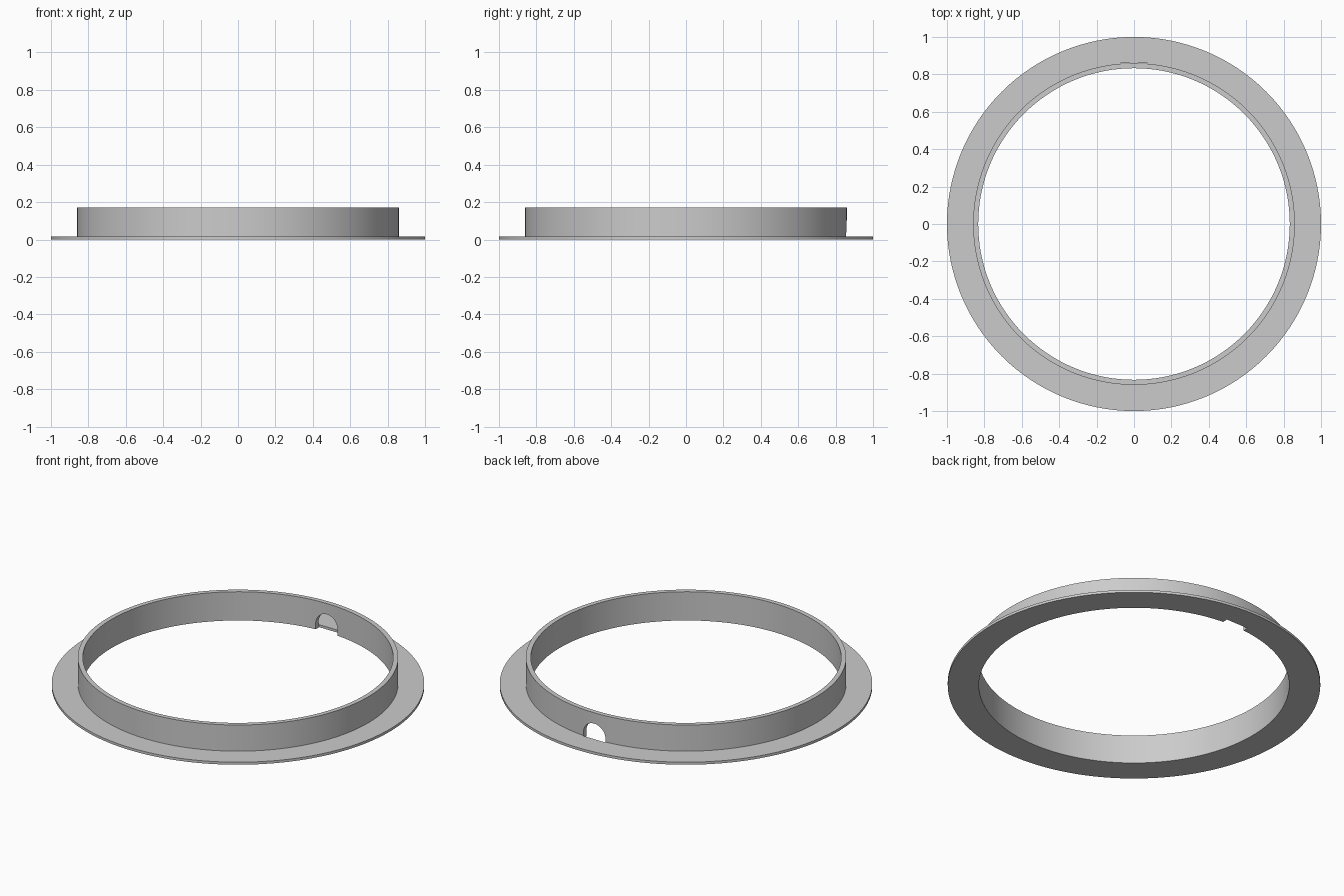
import bpy, bmesh
from math import cos, sin, pi

if "Cube" in bpy.data.objects:
    bpy.data.objects.remove(bpy.data.objects["Cube"], do_unlink=True)

SEGMENTS = 128
OUTER, WALL_OUT, WALL_IN = 1.0, 0.86, 0.833
FLANGE_Z, TOP_Z = 0.015, 0.17
HOLE_R, HOLE_Z = 0.072, 0.034

grey = bpy.data.materials.new("plain grey")
grey.use_nodes = True
colour = (0.6, 0.6, 0.6, 1)
grey.diffuse_color = colour
grey.node_tree.nodes["Principled BSDF"].inputs["Base Color"].default_value = colour


def make_object(name, bm):
    bmesh.ops.recalc_face_normals(bm, faces=bm.faces)
    mesh = bpy.data.meshes.new(name)
    bm.to_mesh(mesh)
    bm.free()
    mesh.materials.append(grey)
    obj = bpy.data.objects.new(name, mesh)
    bpy.context.collection.objects.link(obj)
    return obj


# Collar with a thin flange: an L-shaped section turned around z
bm = bmesh.new()
section = [(WALL_IN, 0), (OUTER, 0), (OUTER, FLANGE_Z),
           (WALL_OUT, FLANGE_Z), (WALL_OUT, TOP_Z), (WALL_IN, TOP_Z)]
rings = []
for i in range(SEGMENTS):
    a = 2 * pi * i / SEGMENTS
    rings.append([bm.verts.new((r * cos(a), r * sin(a), z)) for r, z in section])
for i, ring in enumerate(rings):
    following = rings[(i + 1) % SEGMENTS]
    for j in range(len(section)):
        k = (j + 1) % len(section)
        bm.faces.new((ring[j], following[j], following[k], ring[k]))
collar = make_object("flanged_collar", bm)

# Arched cable opening through the back wall
bm = bmesh.new()
arch = [(HOLE_R, -0.1)]
arch += [(HOLE_R * cos(pi * i / 24), HOLE_Z + HOLE_R * sin(pi * i / 24)) for i in range(25)]
arch += [(-HOLE_R, -0.1)]
face = bm.faces.new([bm.verts.new((x, 0.75, z)) for x, z in arch])
extruded = bmesh.ops.extrude_face_region(bm, geom=[face])["geom"]
bmesh.ops.translate(bm, vec=(0, 0.112, 0),
                    verts=[v for v in extruded if isinstance(v, bmesh.types.BMVert)])
cutter = make_object("opening_cutter", bm)
cutter.hide_render = True

cut = collar.modifiers.new("opening", "BOOLEAN")
cut.operation = "DIFFERENCE"
cut.solver = "EXACT"
cut.object = cutter

# Apply the cut, drop the cutter and smooth the round walls
bpy.ops.object.select_all(action="DESELECT")
bpy.context.view_layer.objects.active = collar
collar.select_set(True)
bpy.ops.object.modifier_apply(modifier=cut.name)
bpy.data.objects.remove(cutter, do_unlink=True)
bpy.ops.object.shade_smooth_by_angle(angle=pi / 6)
